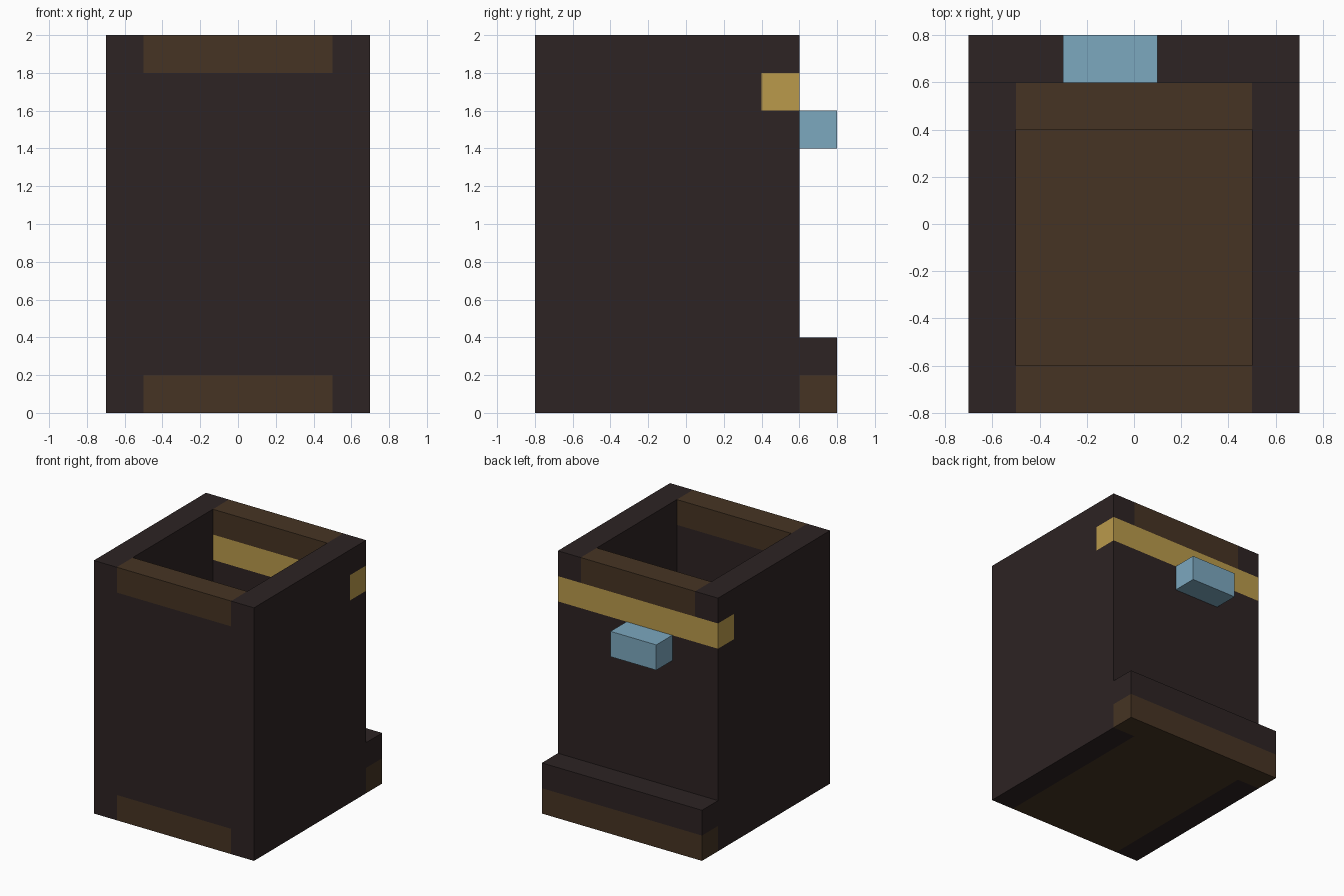
import bpy
import bmesh

cube = bpy.data.objects.get("Cube")
if cube:
    bpy.data.objects.remove(cube, do_unlink=True)


def material(name, hex_code):
    # sRGB hex to linear colour
    srgb = [int(hex_code[i:i + 2], 16) / 255 for i in (0, 2, 4)]
    colour = [c / 12.92 if c < 0.04 else ((c + 0.055) / 1.055) ** 2.4 for c in srgb] + [1]
    mat = bpy.data.materials.new(name)
    mat.use_nodes = True
    mat.diffuse_color = colour
    bsdf = mat.node_tree.nodes["Principled BSDF"]
    bsdf.inputs["Base Color"].default_value = colour
    bsdf.inputs["Roughness"].default_value = 0.9
    return mat


dark = material("dark charcoal", "2D2323")
brown = material("dark brown", "463423")
gold = material("gold", "BA9A4B")
blue = material("pale blue", "7CA8BF")


def extrude_profile(name, x_range, profile, mat):
    """Extrude a (y, z) outline along x."""
    bm = bmesh.new()
    x0, x1 = x_range
    face = bm.faces.new([bm.verts.new((x0, y, z)) for y, z in profile])
    out = bmesh.ops.extrude_face_region(bm, geom=[face])
    moved = [v for v in out["geom"] if isinstance(v, bmesh.types.BMVert)]
    bmesh.ops.translate(bm, verts=moved, vec=(x1 - x0, 0, 0))
    bmesh.ops.recalc_face_normals(bm, faces=bm.faces)
    mesh = bpy.data.meshes.new(name)
    bm.to_mesh(mesh)
    bm.free()
    mesh.materials.append(mat)
    obj = bpy.data.objects.new(name, mesh)
    bpy.context.collection.objects.link(obj)
    return obj


def box(name, x, y, z, mat):
    outline = [(y[0], z[0]), (y[1], z[0]), (y[1], z[1]), (y[0], z[1])]
    return extrude_profile(name, x, outline, mat)


FULL = (-0.7, 0.7)
INNER = (-0.5, 0.5)
FRONT = (-0.8, -0.6)
BACK = (0.4, 0.6)
REAR = (0.6, 0.8)
RIM = (1.8, 2.0)
BASE = (0, 0.2)

# Side walls, notched at the back for the band
wall = [(-0.8, 0), (0.6, 0), (0.6, 1.6), (0.4, 1.6),
        (0.4, 1.8), (0.6, 1.8), (0.6, 2), (-0.8, 2)]
for side, x in (("left", (0.5, 0.7)), ("right", (-0.7, -0.5))):
    extrude_profile(side + "_wall", x, wall, dark)

# Floor, front and back walls
box("floor", INNER, (-0.8, 0.6), BASE, brown)
box("front_wall", INNER, FRONT, (0.2, 1.8), dark)
box("back_wall", INNER, BACK, (0.2, 1.6), dark)

# Rims across the open top
box("front_rim", INNER, FRONT, RIM, brown)
box("back_rim", INNER, BACK, RIM, brown)

# Band, latch and stepped foot at the back
box("back_band", FULL, BACK, (1.6, 1.8), gold)
box("latch", (-0.3, 0.1), REAR, (1.4, 1.6), blue)
box("foot_base", FULL, REAR, BASE, brown)
box("foot_ledge", FULL, REAR, (0.2, 0.4), dark)
